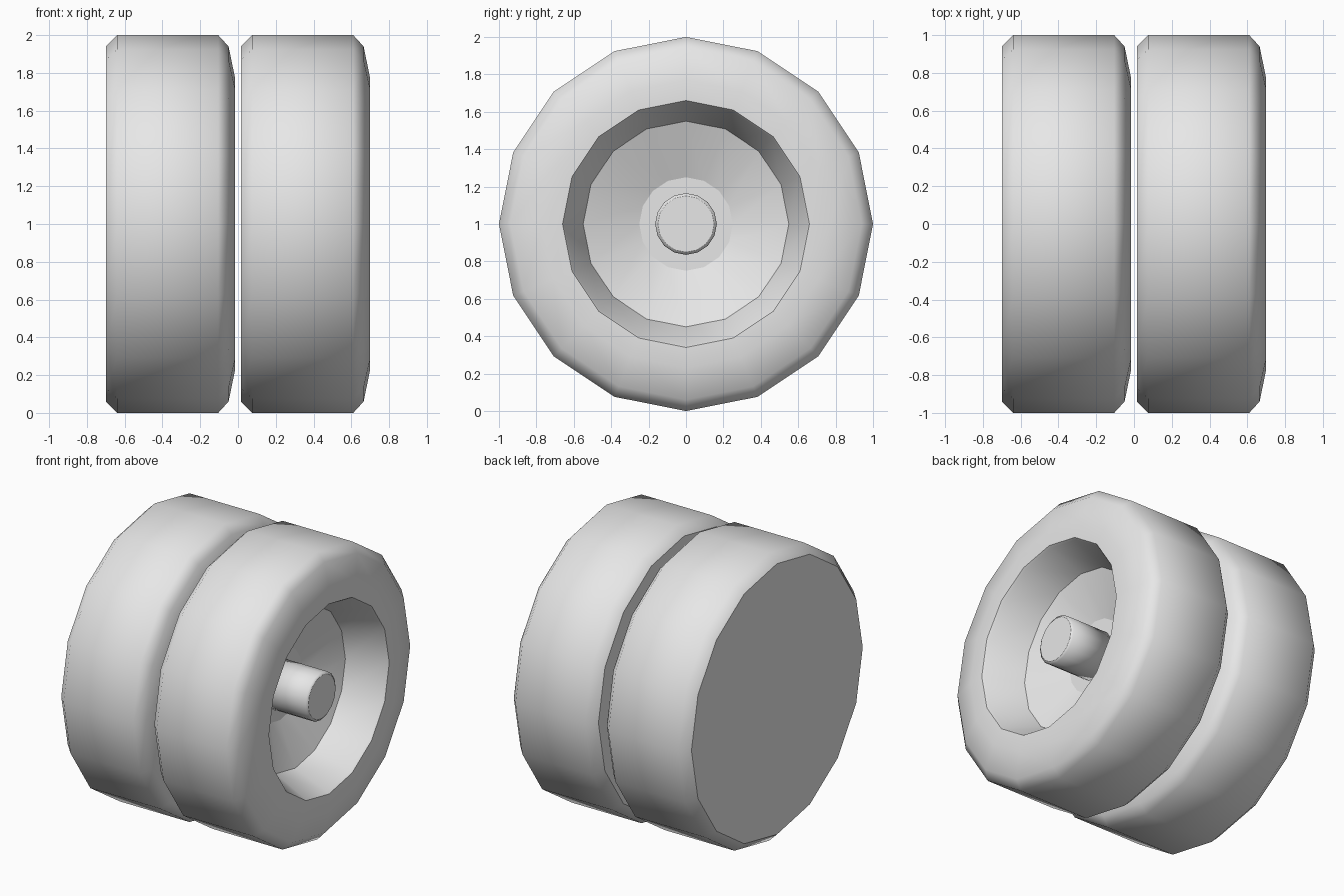
import bpy, bmesh, math

cube = bpy.data.objects.get("Cube")
if cube:
    bpy.data.objects.remove(cube, do_unlink=True)

SIDES = 16
SPACING = 0.715

grey = bpy.data.materials.new("light_grey")
grey.use_nodes = True
colour = (0.8, 0.8, 0.8, 1)
grey.diffuse_color = colour
grey.node_tree.nodes["Principled BSDF"].inputs["Base Color"].default_value = colour


def lathe(name, profile, sharp, caps):
    """Turn (x, radius) points around the x axis; sharp and caps list ring indices."""
    bm = bmesh.new()
    rings = []
    for x, r in profile:
        angles = [2 * math.pi * i / SIDES for i in range(SIDES)]
        rings.append([bm.verts.new((x, r * math.sin(a), r * math.cos(a))) for a in angles])
    for a, b in zip(rings, rings[1:]):
        for i in range(SIDES):
            j = (i + 1) % SIDES
            bm.faces.new((a[i], a[j], b[j], b[i]))
    for c in caps:
        bm.faces.new(rings[c])
    bmesh.ops.recalc_face_normals(bm, faces=bm.faces)
    for f in bm.faces:
        f.smooth = True
    for s in sharp:
        for i in range(SIDES):
            bm.edges.get((rings[s][i], rings[s][i - 1])).smooth = False
    mesh = bpy.data.meshes.new(name)
    bm.to_mesh(mesh)
    bm.free()
    mesh.materials.append(grey)
    return mesh


# Wheel: flat back, tread, sidewall, rim lip, rim wall, dish and hub seat
wheel = lathe("wheel", [
    (0.015, 0.94), (0.075, 1.0), (0.61, 1.0), (0.665, 0.94), (0.70, 0.77),
    (0.70, 0.66), (0.685, 0.65), (0.44, 0.55), (0.32, 0.25), (0.32, 0.12)],
    sharp=[0, 5, 7, 8], caps=[0, 9])

# Axle stub with a softened end
stub = lathe("axle_stub", [
    (0.31, 0.165), (0.635, 0.165), (0.645, 0.15)],
    sharp=[2], caps=[0, 2])

for side, shift in (("left", 0), ("right", -SPACING)):
    for mesh in (wheel, stub):
        ob = bpy.data.objects.new(f"{side}_{mesh.name}", mesh)
        ob.location = (shift, 0, 1)
        bpy.context.collection.objects.link(ob)
